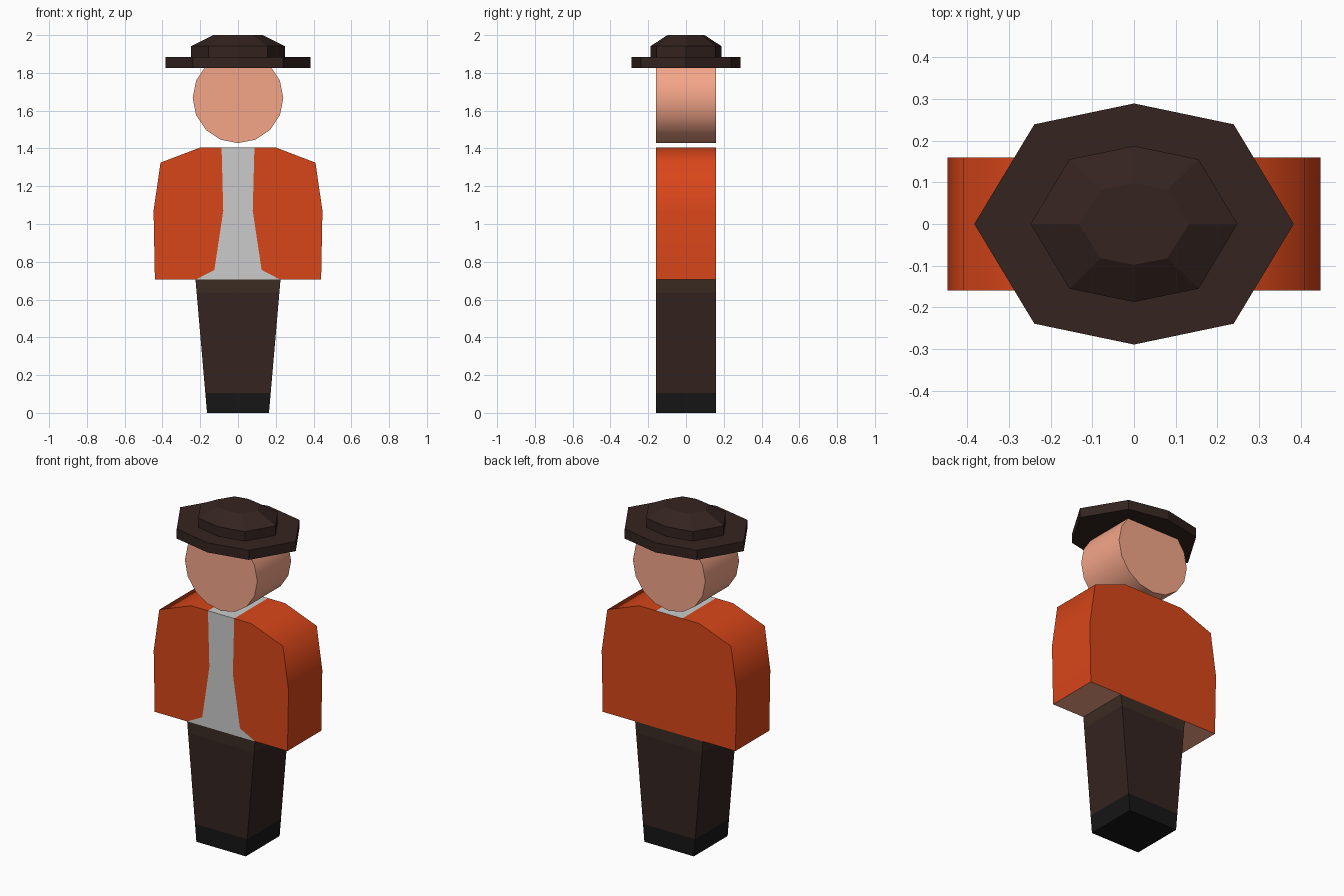
import bpy, bmesh, math

if "Cube" in bpy.data.objects:
    bpy.data.objects.remove(bpy.data.objects["Cube"])

D = 0.16  # half depth of the figure


def material(name, r, g, b):
    m = bpy.data.materials.new(name)
    m.diffuse_color = (r, g, b, 1)
    m.use_nodes = True
    m.node_tree.nodes["Principled BSDF"].inputs["Base Color"].default_value = m.diffuse_color
    return m


ORANGE = material("orange", 0.69, 0.061, 0.010)
SHIRT = material("shirt_grey", 0.56, 0.56, 0.56)
SKIN = material("skin", 0.91, 0.38, 0.25)
BROWN = material("dark_brown", 0.034, 0.017, 0.014)
BELT = material("belt_brown", 0.045, 0.025, 0.017)
BLACK = material("black", 0.008, 0.008, 0.008)


def finish(bm, name, mats, smooth=None):
    bmesh.ops.recalc_face_normals(bm, faces=bm.faces)
    mesh = bpy.data.meshes.new(name)
    bm.to_mesh(mesh)
    bm.free()
    for m in mats:
        mesh.materials.append(m)
    ob = bpy.data.objects.new(name, mesh)
    bpy.context.collection.objects.link(ob)
    if smooth:
        bpy.ops.object.select_all(action='DESELECT')
        ob.select_set(True)
        bpy.context.view_layer.objects.active = ob
        bpy.ops.object.shade_smooth_by_angle(angle=math.radians(smooth))
    return ob


def loft(name, rings, mat, smooth=None):
    """Skin a stack of equal-length point rings and cap both ends."""
    bm = bmesh.new()
    vs = [[bm.verts.new(p) for p in ring] for ring in rings]
    for a, b in zip(vs, vs[1:]):
        for i in range(len(a)):
            j = (i + 1) % len(a)
            bm.faces.new((a[i], a[j], b[j], b[i]))
    bm.faces.new(vs[0])
    bm.faces.new(vs[-1])
    return finish(bm, name, [mat], smooth)


def rect(hw, z):
    return [(-hw, -D, z), (hw, -D, z), (hw, D, z), (-hw, D, z)]


# Shoes, trousers and belt: one tapering column in three bands
def leg_width(z):
    return 0.164 + (0.225 - 0.164) * z / 0.705


for name, z0, z1, mat in (("shoes", 0, 0.105, BLACK),
                          ("trousers", 0.105, 0.637, BROWN),
                          ("belt", 0.637, 0.705, BELT)):
    loft(name, [rect(leg_width(z0), z0), rect(leg_width(z1), z1)], mat)

# Jacket: extruded outline with shirt opening on the front
side = [(0.225, 0.705), (0.44, 0.705), (0.447, 1.07), (0.41, 1.325),
        (0.20, 1.405), (0.087, 1.405)]
lapel = [(0.078, 1.07), (0.125, 0.757)]  # inner edge, top to bottom
outline = side + [(-x, z) for x, z in reversed(side)]
bm = bmesh.new()
front = [bm.verts.new((x, -D, z)) for x, z in outline]
back = [bm.verts.new((x, D, z)) for x, z in outline]
in_r = [bm.verts.new((x, -D, z)) for x, z in lapel]
in_l = [bm.verts.new((-x, -D, z)) for x, z in reversed(lapel)]
bm.faces.new(back)
bm.faces.new(front[:6] + in_r)
bm.faces.new(front[6:] + in_l)
bm.faces.new([front[0]] + in_r[::-1] + front[5:7] + in_l[::-1] + [front[11]]).material_index = 1
n = len(outline)
for i in range(n):
    j = (i + 1) % n
    f = bm.faces.new((front[i], front[j], back[j], back[i]))
    if i == 5:
        f.material_index = 1          # collar strip
    elif i in (0, n - 2, n - 1):
        f.material_index = 2          # hands under the sleeves
finish(bm, "jacket", [ORANGE, SHIRT, SKIN], 65)

# Head: short cylinder lying front to back
disc = [(0.24 * math.sin(a), 1.668 - 0.24 * math.cos(a))
        for a in (math.tau * k / 16 for k in range(16))]
loft("head", [[(x, y, z) for x, z in disc] for y in (-D, D)], SKIN, 40)


# Hat: faceted brim and crown
def hat_ring(a, b, c, d, z):
    """Eight-sided ring: side point a, corner (b, c), front/back point d."""
    return [(a, 0, z), (b, c, z), (0, d, z), (-b, c, z),
            (-a, 0, z), (-b, -c, z), (0, -d, z), (b, -c, z)]


loft("hat_brim", [hat_ring(0.383, 0.239, 0.239, 0.289, z) for z in (1.827, 1.885)], BROWN)
loft("hat_crown", [hat_ring(0.248, 0.155, 0.155, 0.187, 1.88),
                   hat_ring(0.248, 0.155, 0.155, 0.187, 1.942),
                   hat_ring(0.132, 0.08, 0.082, 0.098, 2.0)], BROWN)
